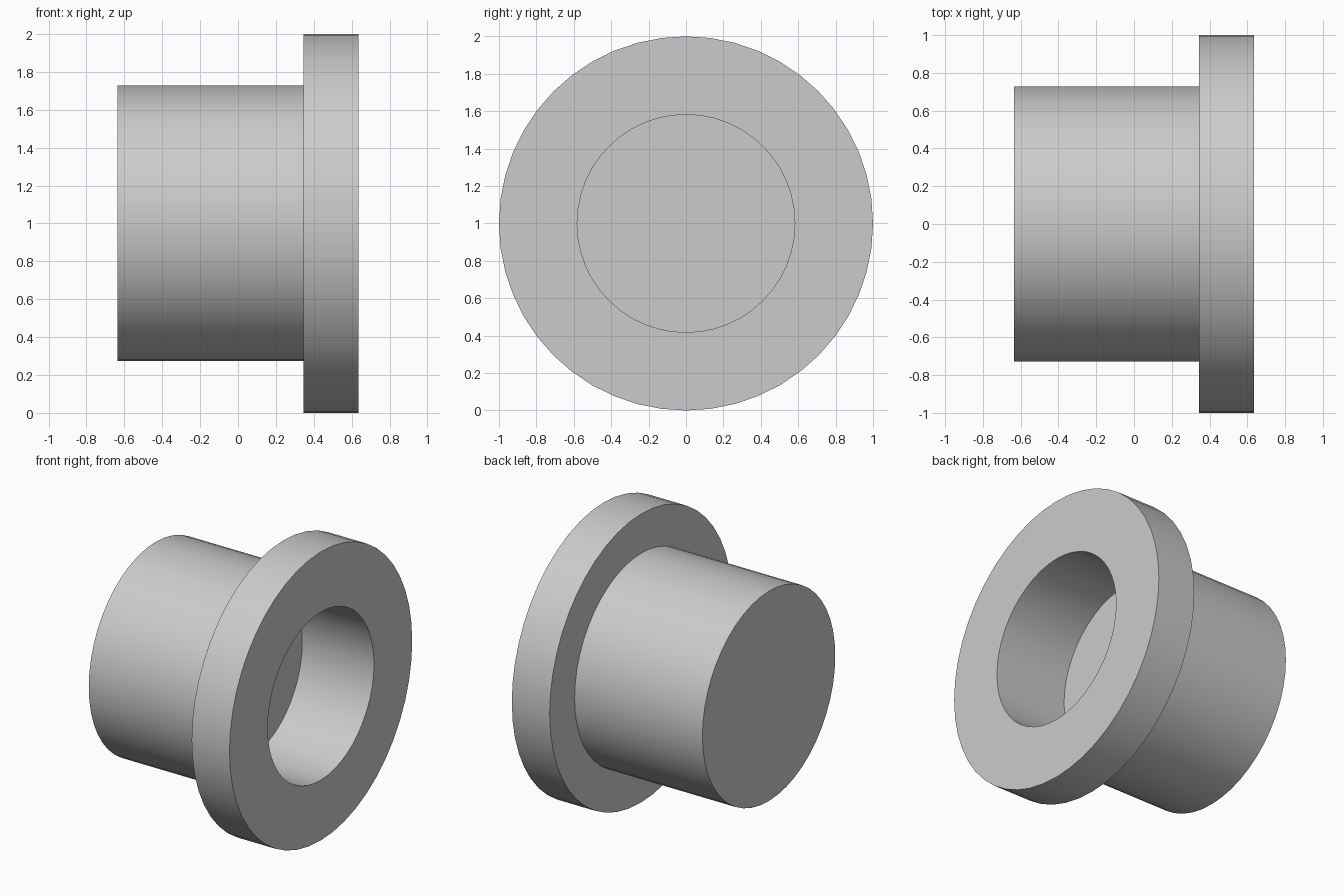
import bpy, bmesh, math
from mathutils import Vector

if "Cube" in bpy.data.objects:
    bpy.data.objects.remove(bpy.data.objects["Cube"])

SEGMENTS = 48

# Plain grey material
grey = bpy.data.materials.new("light_grey")
grey.diffuse_color = (0.6, 0.6, 0.6, 1)
grey.use_nodes = True
grey.node_tree.nodes["Principled BSDF"].inputs["Base Color"].default_value = grey.diffuse_color

# Half section of the flanged sleeve as (x, radius): closed end, flange, blind bore
profile = [(-0.635, 0.0), (-0.635, 0.727), (0.345, 0.727), (0.345, 1.0),
           (0.635, 1.0), (0.635, 0.582), (0.085, 0.582), (0.085, 0.0)]

# Turn the section around the horizontal axis
bm = bmesh.new()
verts = [bm.verts.new((x, 0, 1 + r)) for x, r in profile]
edges = [bm.edges.new(pair) for pair in zip(verts, verts[1:])]
bmesh.ops.spin(bm, geom=verts + edges, cent=Vector((0, 0, 1)), axis=Vector((1, 0, 0)),
               angle=math.tau, steps=SEGMENTS, use_merge=True)
bmesh.ops.remove_doubles(bm, verts=bm.verts, dist=0.0001)
bmesh.ops.recalc_face_normals(bm, faces=bm.faces)

mesh = bpy.data.meshes.new("flanged_sleeve")
bm.to_mesh(mesh)
bm.free()
mesh.materials.append(grey)
sleeve = bpy.data.objects.new("flanged_sleeve", mesh)
bpy.context.collection.objects.link(sleeve)

# Smooth round walls, crisp rims
bpy.context.view_layer.objects.active = sleeve
sleeve.select_set(True)
bpy.ops.object.shade_smooth_by_angle(angle=math.radians(30))
